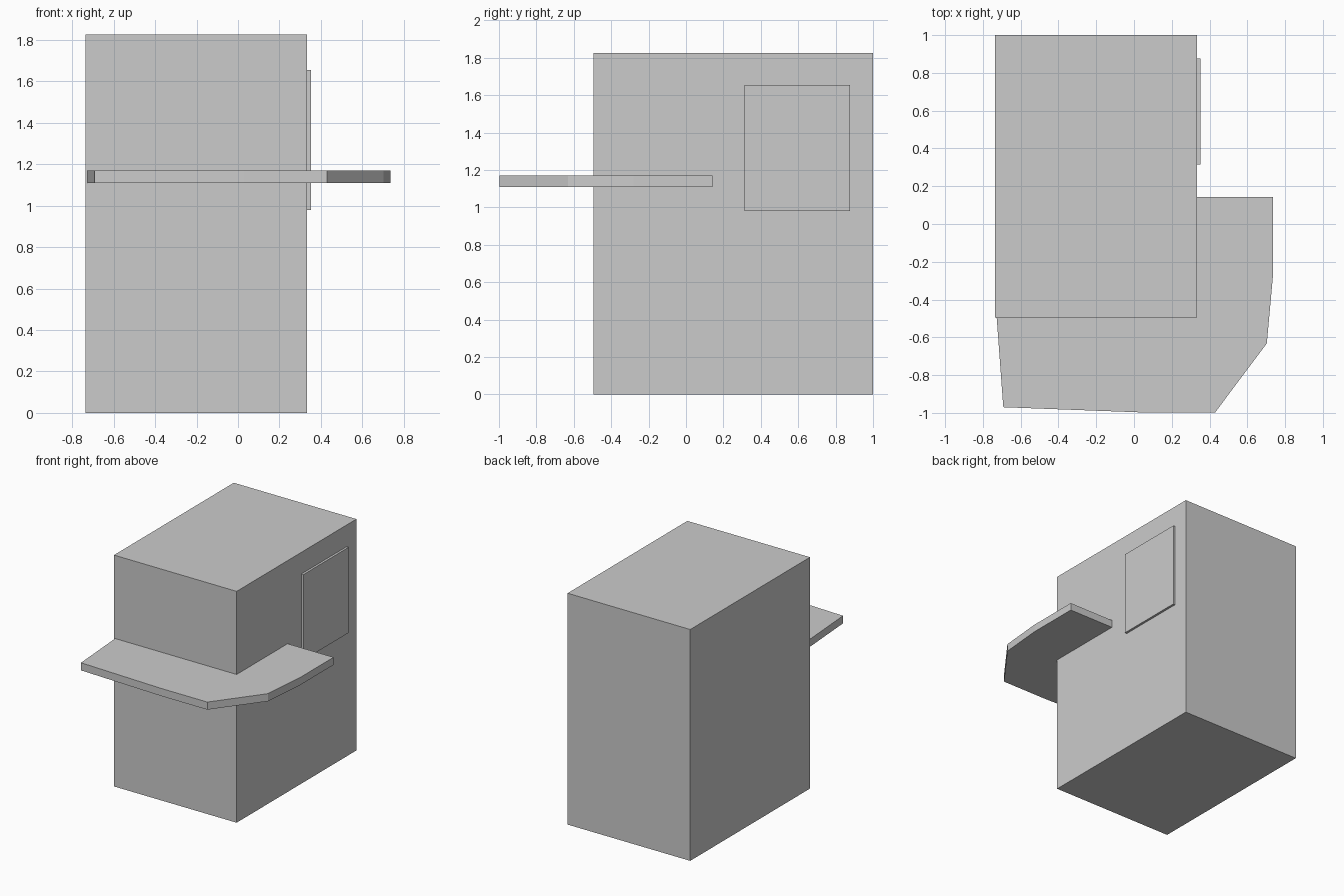
import bpy, bmesh

if "Cube" in bpy.data.objects:
    bpy.data.objects.remove(bpy.data.objects["Cube"])


def prism(name, outline, z0, z1):
    """Extrude a counter-clockwise plan outline from z0 up to z1."""
    bm = bmesh.new()
    base = bm.faces.new([bm.verts.new((x, y, z0)) for x, y in outline])
    top = bmesh.ops.extrude_face_region(bm, geom=[base], use_keep_orig=True)
    moved = [v for v in top["geom"] if isinstance(v, bmesh.types.BMVert)]
    bmesh.ops.translate(bm, verts=moved, vec=(0, 0, z1 - z0))
    bmesh.ops.recalc_face_normals(bm, faces=bm.faces)
    mesh = bpy.data.meshes.new(name)
    bm.to_mesh(mesh)
    bm.free()
    obj = bpy.data.objects.new(name, mesh)
    bpy.context.collection.objects.link(obj)
    return obj


def box(name, x0, x1, y0, y1, z0, z1):
    return prism(name, [(x0, y0), (x1, y0), (x1, y1), (x0, y1)], z0, z1)


# Main cabinet
L, R, F, B = -0.737, 0.334, -0.494, 1.0
box("cabinet_body", L, R, F, B, 0, 1.826)

# Thin raised panel on the right side
box("side_panel", R, 0.352, 0.314, 0.876, 0.98, 1.655)

# Counter shelf wrapping the front right corner
shelf = [(-0.727, F), (-0.692, -0.97), (0.03, -0.997), (0.43, -0.997),
         (0.703, -0.632), (0.735, -0.28), (0.735, 0.142), (R, 0.142), (R, F)]
prism("counter_shelf", shelf, 1.11, 1.17)
